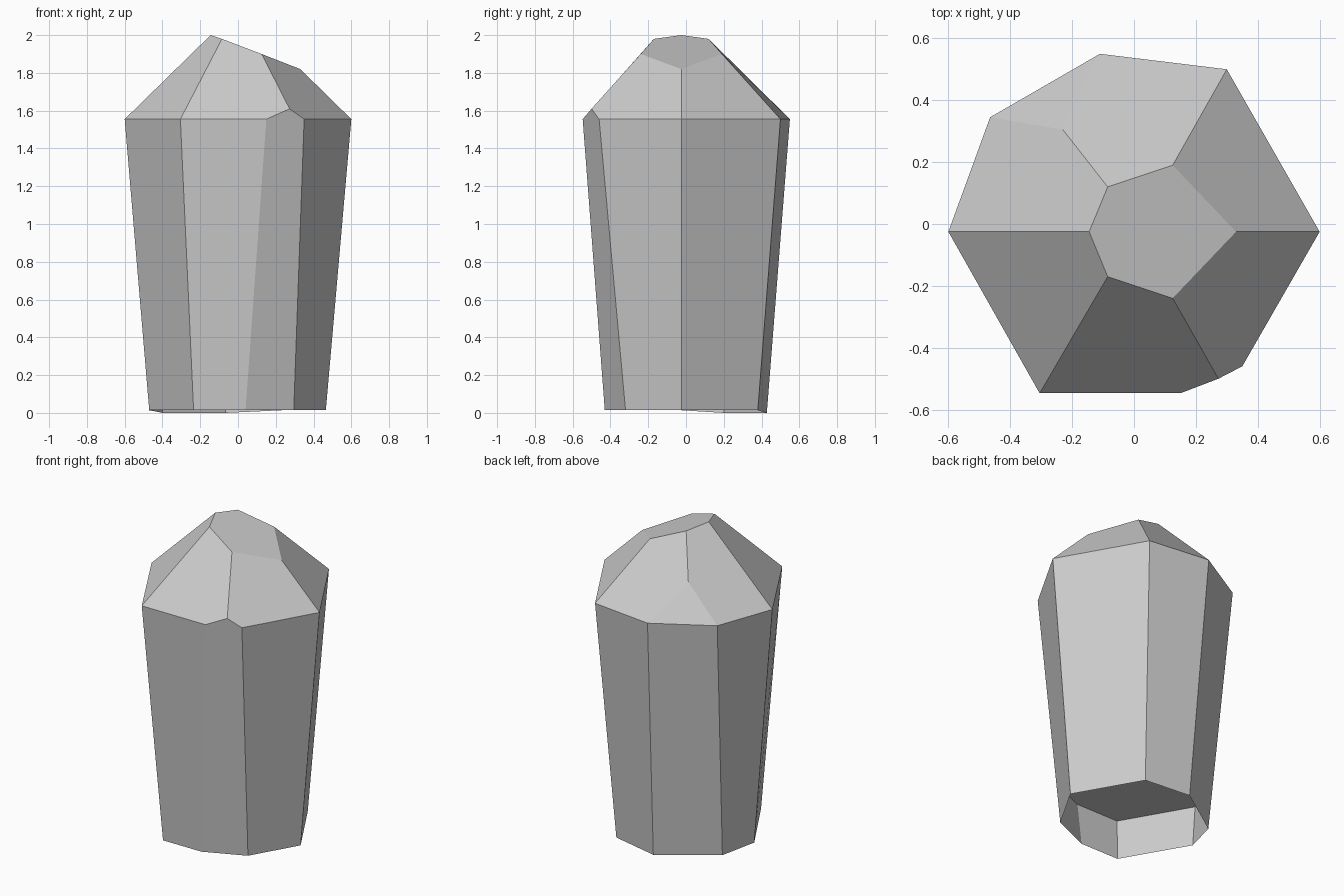
import bpy, bmesh

if "Cube" in bpy.data.objects:
    bpy.data.objects.remove(bpy.data.objects["Cube"])

# outlines, counter-clockwise from the left corner (x, y)
SHOULDER = [(-.60, -.025), (-.305, -.547), (.15, -.547), (.35, -.46),
            (.60, -.025), (.30, .50), (-.11, .55), (-.465, .345)]
BASE = [(-.47, -.025), (-.235, -.43), (.04, -.43), (.295, -.32),
        (.465, -.025), (.232, .38), (-.066, .428), (-.40, .20)]
TIP = [(-.145, -.025, 2.0), (-.085, -.17, 1.98), (.125, -.24, 1.90),
       (.33, -.025, 1.82), (.125, .19, 1.90), (-.085, .12, 1.98)]
SHOULDER_Z, BASE_Z, RECESS_Z = 1.555, .014, .28

bm = bmesh.new()


def ring(points):
    return [bm.verts.new(p) for p in points]


# rings from bottom to top; the chipped back corner reaches slightly lower
base = ring((x, y, 0 if i in (6, 7) else BASE_Z) for i, (x, y) in enumerate(BASE))
shoulder = ring((x, y, SHOULDER_Z) for x, y in SHOULDER)
tip = ring(TIP)
chip_front = bm.verts.new((.273, -.50, 1.61))
chip_back = bm.verts.new((-.23, .305, 1.76))

# recess ceiling just inside the outer walls
t = (RECESS_Z - BASE_Z) / (SHOULDER_Z - BASE_Z)
ceiling = ring(((b[0] + (s[0] - b[0]) * t) * .99, (b[1] + (s[1] - b[1]) * t) * .99, RECESS_Z)
               for b, s in zip(BASE, SHOULDER))

# outer walls and recess walls
for i in range(8):
    j = (i + 1) % 8
    top = [shoulder[j], chip_front, shoulder[i]] if i == 2 else [shoulder[j], shoulder[i]]
    bm.faces.new([base[i], base[j]] + top)
    bm.faces.new([base[j], base[i], ceiling[i], ceiling[j]])
bm.faces.new(ceiling[::-1])

# crown facets and slanted tip
s, p = shoulder, tip
for facet in ([s[0], s[1], p[1], p[0]],
              [s[1], s[2], chip_front, p[2], p[1]],
              [chip_front, s[3], s[4], p[3], p[2]],
              [s[4], s[5], p[4], p[3]],
              [s[5], s[6], chip_back, p[5], p[4]],
              [s[6], s[7], chip_back],
              [s[7], s[0], p[0], p[5], chip_back],
              p):
    bm.faces.new(facet)

mesh = bpy.data.meshes.new("crystal")
bm.to_mesh(mesh)
bm.free()
bpy.context.collection.objects.link(bpy.data.objects.new("crystal", mesh))
